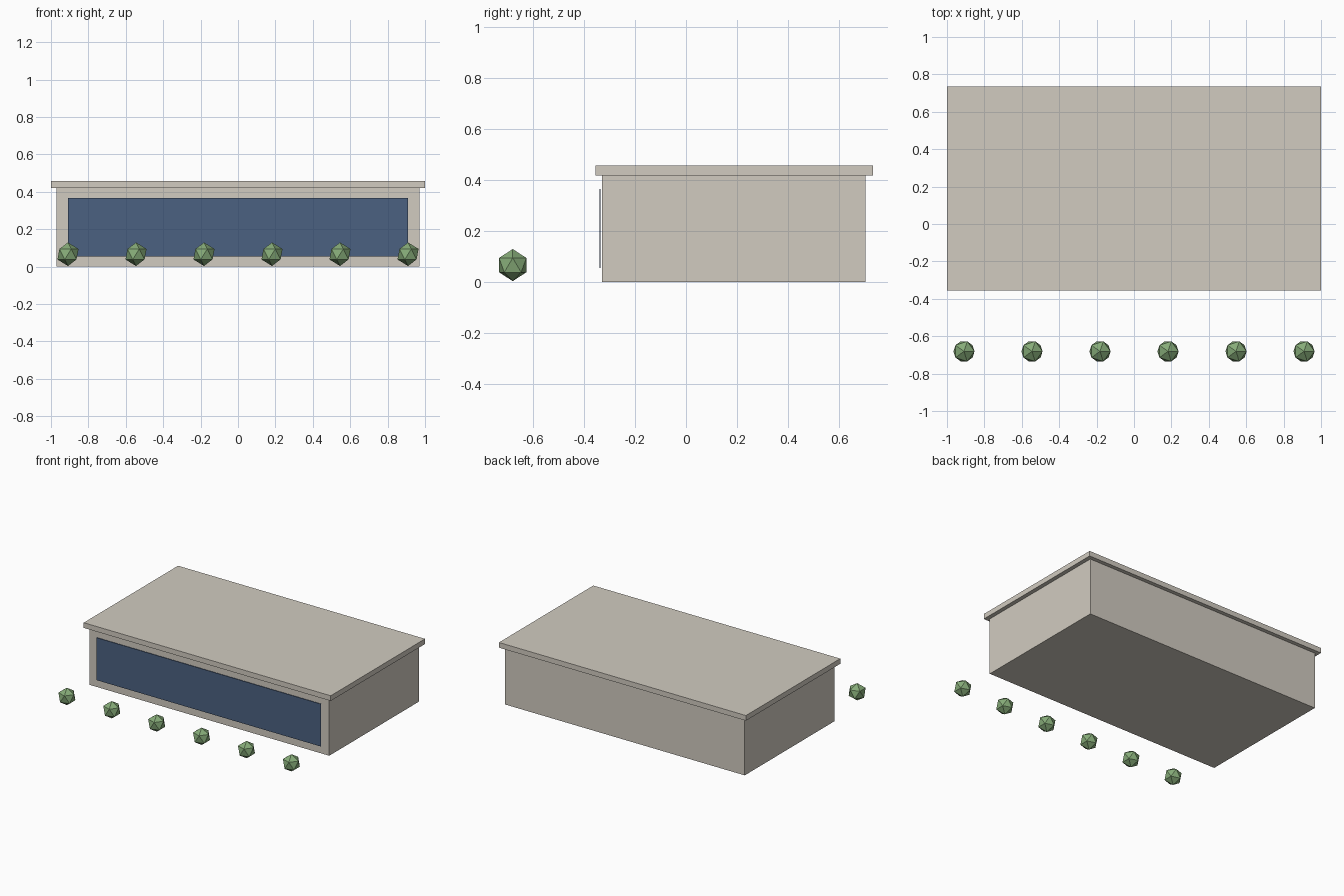
import bpy

if "Cube" in bpy.data.objects:
    bpy.data.objects.remove(bpy.data.objects["Cube"])


def material(name, rgb):
    m = bpy.data.materials.new(name)
    m.diffuse_color = (*rgb, 1.0)
    m.use_nodes = True
    m.node_tree.nodes["Principled BSDF"].inputs["Base Color"].default_value = m.diffuse_color
    return m


STONE = material("pale_stone", (0.64, 0.60, 0.53))
GLASS = material("blue_glass", (0.07, 0.12, 0.22))
LEAF = material("leaf_green", (0.24, 0.41, 0.19))


def box(name, lo, hi, mat):
    centre = [(a + b) / 2 for a, b in zip(lo, hi)]
    bpy.ops.mesh.primitive_cube_add(size=1, location=centre)
    ob = bpy.context.object
    ob.name = name
    ob.scale = [b - a for a, b in zip(lo, hi)]
    bpy.ops.object.transform_apply(location=False, rotation=False, scale=True)
    ob.data.materials.append(mat)


# Building body and overhanging flat roof
box("building_body", (-0.97, -0.33, 0.0), (0.97, 0.706, 0.419), STONE)
box("roof_slab", (-1.0, -0.356, 0.419), (1.0, 0.735, 0.457), STONE)

# Wide front window, a thin plate just ahead of the wall
box("front_window", (-0.909, -0.34, 0.055), (0.909, -0.336, 0.366), GLASS)

# Row of low-poly bushes in front
for i in range(6):
    bpy.ops.mesh.primitive_ico_sphere_add(
        subdivisions=1, radius=0.063,
        location=(-0.909 + i * 0.3636, -0.681, 0.066))
    bush = bpy.context.object
    bush.name = f"bush_{i + 1}"
    bush.data.materials.append(LEAF)
